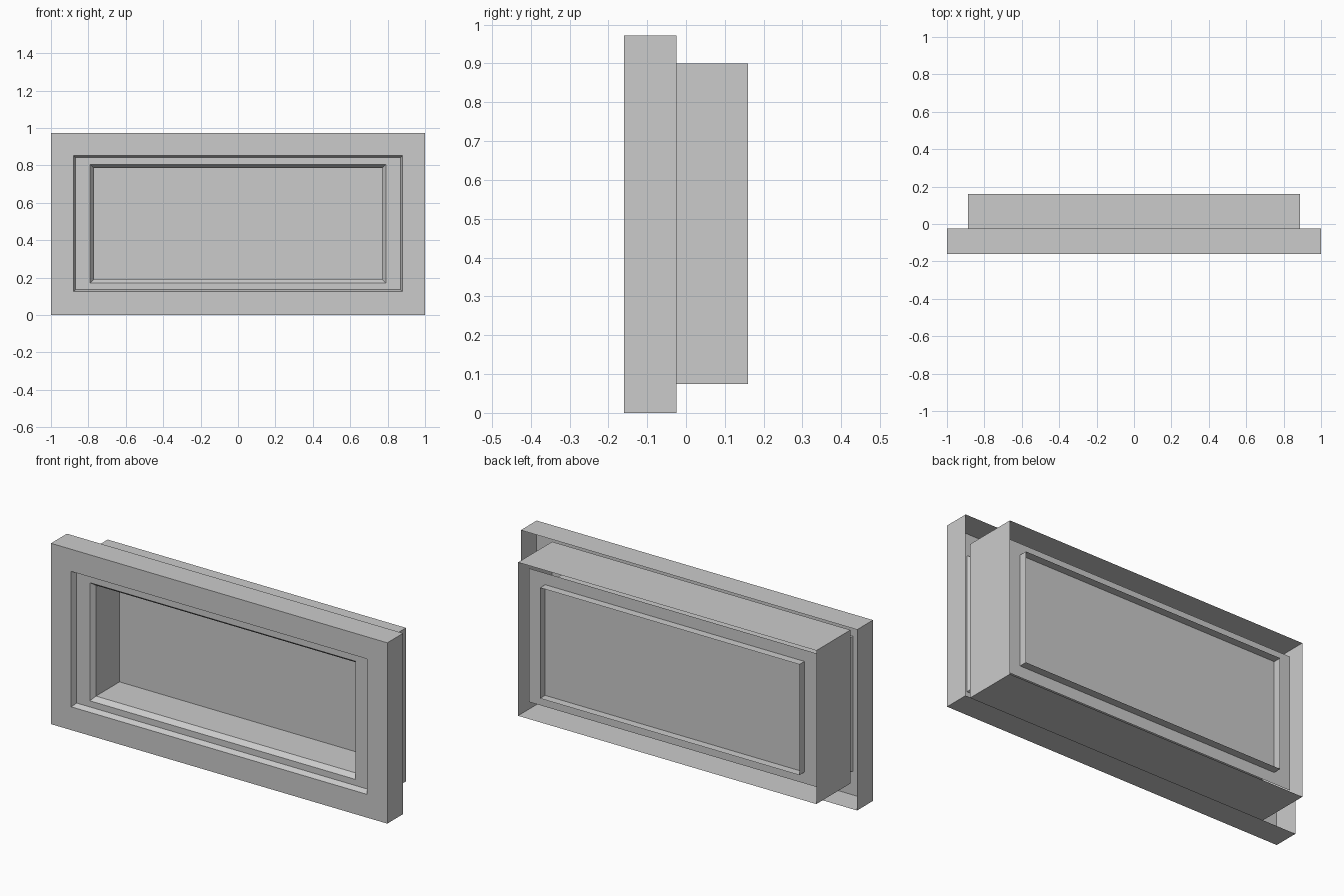
import bpy, bmesh

if "Cube" in bpy.data.objects:
    bpy.data.objects.remove(bpy.data.objects["Cube"])


def rect_shell(name, loops, cap=False):
    """Join a run of rectangles (half_width, z_bottom, z_top, y) into a thin open shell."""
    bm = bmesh.new()
    rings = []
    for w, z0, z1, y in loops:
        corners = ((-w, z0), (w, z0), (w, z1), (-w, z1))
        rings.append([bm.verts.new((x, y, z)) for x, z in corners])
    for a, b in zip(rings, rings[1:]):
        for i in range(4):
            j = (i + 1) % 4
            bm.faces.new((a[i], a[j], b[j], b[i]))
    if cap:
        bm.faces.new(rings[-1])
    bmesh.ops.recalc_face_normals(bm, faces=bm.faces)
    mesh = bpy.data.meshes.new(name)
    bm.to_mesh(mesh)
    bm.free()
    obj = bpy.data.objects.new(name, mesh)
    bpy.context.collection.objects.link(obj)
    return obj


# Front surround: hollow behind, with a bevelled lip around the opening
rect_shell("front_surround", [
    (1.0, 0.0, 0.972, -0.025),
    (1.0, 0.0, 0.972, -0.16),
    (0.88, 0.125, 0.853, -0.16),
    (0.868, 0.137, 0.841, -0.13),
])

# Rear housing: open at the back
rect_shell("rear_housing", [
    (0.887, 0.075, 0.9, 0.16),
    (0.887, 0.075, 0.9, -0.13),
    (0.868, 0.137, 0.841, -0.13),
])

# Inner sash: flat ring, bevelled edge and deep straight sleeve
rect_shell("inner_sash", [
    (0.868, 0.137, 0.841, -0.13),
    (0.79, 0.17, 0.805, -0.13),
    (0.771, 0.191, 0.786, -0.105),
    (0.771, 0.191, 0.786, 0.138),
])

# Pane crossing the sleeve near its back end
rect_shell("pane", [(0.866, 0.13, 0.848, 0.095)], cap=True)
